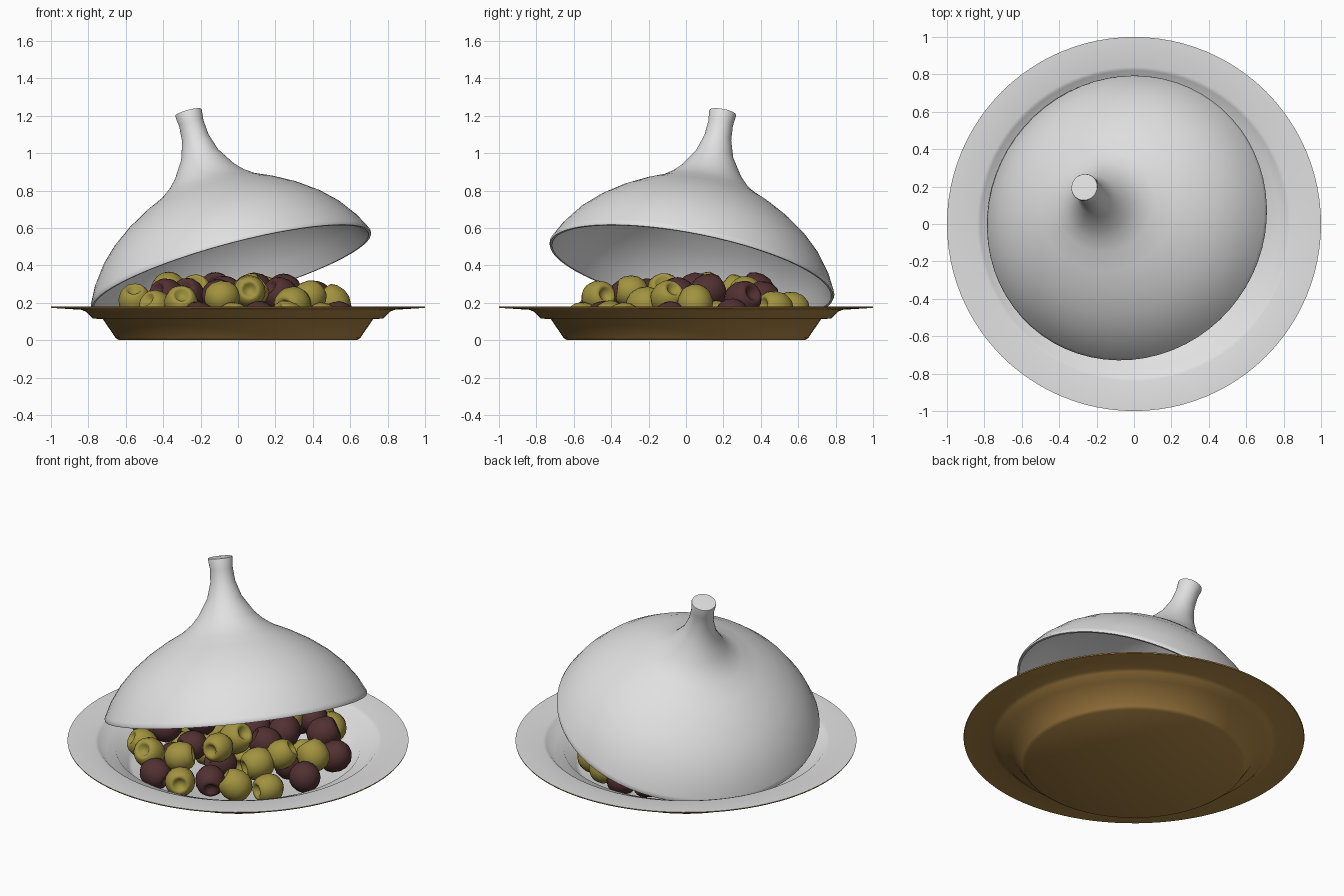
import bpy, bmesh, math, random
from mathutils import Vector

if "Cube" in bpy.data.objects:
    bpy.data.objects.remove(bpy.data.objects["Cube"])

random.seed(4)


def material(name, rgb):
    m = bpy.data.materials.new(name)
    m.diffuse_color = (*rgb, 1)
    m.use_nodes = True
    m.node_tree.nodes["Principled BSDF"].inputs["Base Color"].default_value = m.diffuse_color
    return m


white = material("glazed white", (0.75, 0.75, 0.75))
brown = material("brown clay", (0.42, 0.235, 0.06))
green = material("green olive", (0.36, 0.29, 0.05))
purple = material("dark olive", (0.085, 0.03, 0.032))


def lathe(name, profile, sides, mats, mat_rule=None, angle=40):
    """Revolve (radius, z) points, running from axis to axis, around z."""
    bm = bmesh.new()
    rings = []
    for r, z in profile:
        if r == 0:
            rings.append([bm.verts.new((0, 0, z))] * sides)
        else:
            rings.append([bm.verts.new((r * math.cos(math.tau * i / sides),
                                        r * math.sin(math.tau * i / sides), z))
                          for i in range(sides)])
    for k in range(len(rings) - 1):
        a, b = rings[k], rings[k + 1]
        for i in range(sides):
            j = (i + 1) % sides
            loop = list(dict.fromkeys((a[i], a[j], b[j], b[i])))
            f = bm.faces.new(loop)
            f.material_index = mat_rule(k) if mat_rule else 0
    bmesh.ops.recalc_face_normals(bm, faces=bm.faces)
    mesh = bpy.data.meshes.new(name)
    bm.to_mesh(mesh)
    bm.free()
    for m in mats:
        mesh.materials.append(m)
    mesh.shade_smooth()
    mesh.set_sharp_from_angle(angle=math.radians(angle))
    return mesh


def place(name, mesh):
    ob = bpy.data.objects.new(name, mesh)
    bpy.context.collection.objects.link(ob)
    return ob


# Plate: white glazed top with a stepped well, brown clay underside and edge
plate_top = [(0, 0.018), (0.62, 0.018), (0.645, 0.03), (0.715, 0.124),
             (0.775, 0.128), (0.82, 0.172), (0.84, 0.178), (1.0, 0.18)]
plate_under = [(0.998, 0.173), (0.84, 0.163), (0.815, 0.154), (0.777, 0.116),
               (0.722, 0.113), (0.655, 0.013), (0.635, 0), (0, 0)]
place("plate", lathe("plate", plate_top + plate_under, 96, [white, brown],
                     lambda k: 0 if k < len(plate_top) - 1 else 1, 60))

# Lid: flared dome with a tall neck, hollow, leaning on the plate's step
lid_outer = [(0, 0.896), (0.071, 0.893), (0.073, 0.887), (0.067, 0.83), (0.073, 0.75),
             (0.102, 0.655), (0.165, 0.556), (0.21, 0.508), (0.27, 0.464), (0.37, 0.415),
             (0.48, 0.35), (0.58, 0.275), (0.661, 0.195), (0.73, 0.1), (0.766, 0.03),
             (0.775, 0.012), (0.772, 0)]
lid_inner = [(0.76, 0), (0.75, 0.02), (0.712, 0.095), (0.645, 0.188), (0.566, 0.263),
             (0.467, 0.337), (0.358, 0.4), (0.258, 0.447), (0.13, 0.52), (0, 0.54)]
lid = place("lid", lathe("lid", lid_outer + lid_inner, 64, [white], angle=60))
lid.location = (-0.035, 0.03, 0.372)
lid.rotation_mode = 'QUATERNION'
lid.rotation_quaternion = Vector((-0.235, 0.17, 0.863)).to_track_quat('Z', 'Y')

# Olives: plump drops with a pitted hole at one end
olive_shape = [(0, -0.094), (0.036, -0.089), (0.068, -0.066), (0.086, -0.03),
               (0.088, 0.01), (0.076, 0.05), (0.058, 0.073), (0.046, 0.077),
               (0.035, 0.072), (0.025, 0.056), (0, 0.05)]
olive_mesh = [lathe("green_olive", olive_shape, 20, [green], angle=60),
              lathe("dark_olive", olive_shape, 20, [purple], angle=60)]

# Known olives: offset along the (1,1) diagonal, depth behind it, height
green_spots = [(.08, -.55, .115), (-.10, -.47, .115), (-.41, -.37, .115), (.05, -.36, .19),
               (.20, -.34, .23), (.39, -.32, .20), (.57, .10, .17), (-.165, -.25, .26),
               (-.39, -.27, .23), (-.035, -.13, .26), (-.55, -.12, .20),
               (-.56, .06, .18), (.32, .13, .25), (-.50, .28, .21), (.53, .27, .17)]
dark_spots = [(.32, -.43, .115), (-.235, -.40, .12), (-.53, -.235, .115), (.54, -.20, .125),
              (.50, -.07, .22), (.13, -.19, .24), (.26, -.09, .26), (-.30, -.15, .24),
              (.47, .11, .23), (-.41, .13, .24), (-.19, .19, .24), (.44, .35, .12)]
olives = []


def add_olive(pos, kind):
    ob = place(("green_olive", "dark_olive")[kind], olive_mesh[kind])
    ob.location = pos
    d = Vector((random.uniform(-1, 1), random.uniform(-1.3, .8), random.uniform(-.5, .8)))
    ob.rotation_mode = 'QUATERNION'
    ob.rotation_quaternion = d.to_track_quat('Z', 'Y')
    ob.scale = [random.uniform(0.97, 1.1)] * 3
    olives.append(pos)


for kind, spots in enumerate((green_spots, dark_spots)):
    for u, d, z in spots:
        add_olive(Vector(((u - d) * 0.7071, (u + d) * 0.7071, z)), kind)

# Remaining olives fill a lower and an upper layer wherever there is room
for height, reach, tries in ((0.118, 0.54, 900), (0.25, 0.43, 500)):
    for _ in range(tries):
        r, a = reach * math.sqrt(random.random()), random.uniform(0, math.tau)
        p = Vector((r * math.cos(a), r * math.sin(a), height + random.uniform(-.01, .02)))
        if all((p - q).length > 0.155 for q in olives):
            add_olive(p, int(random.random() < 0.45))
